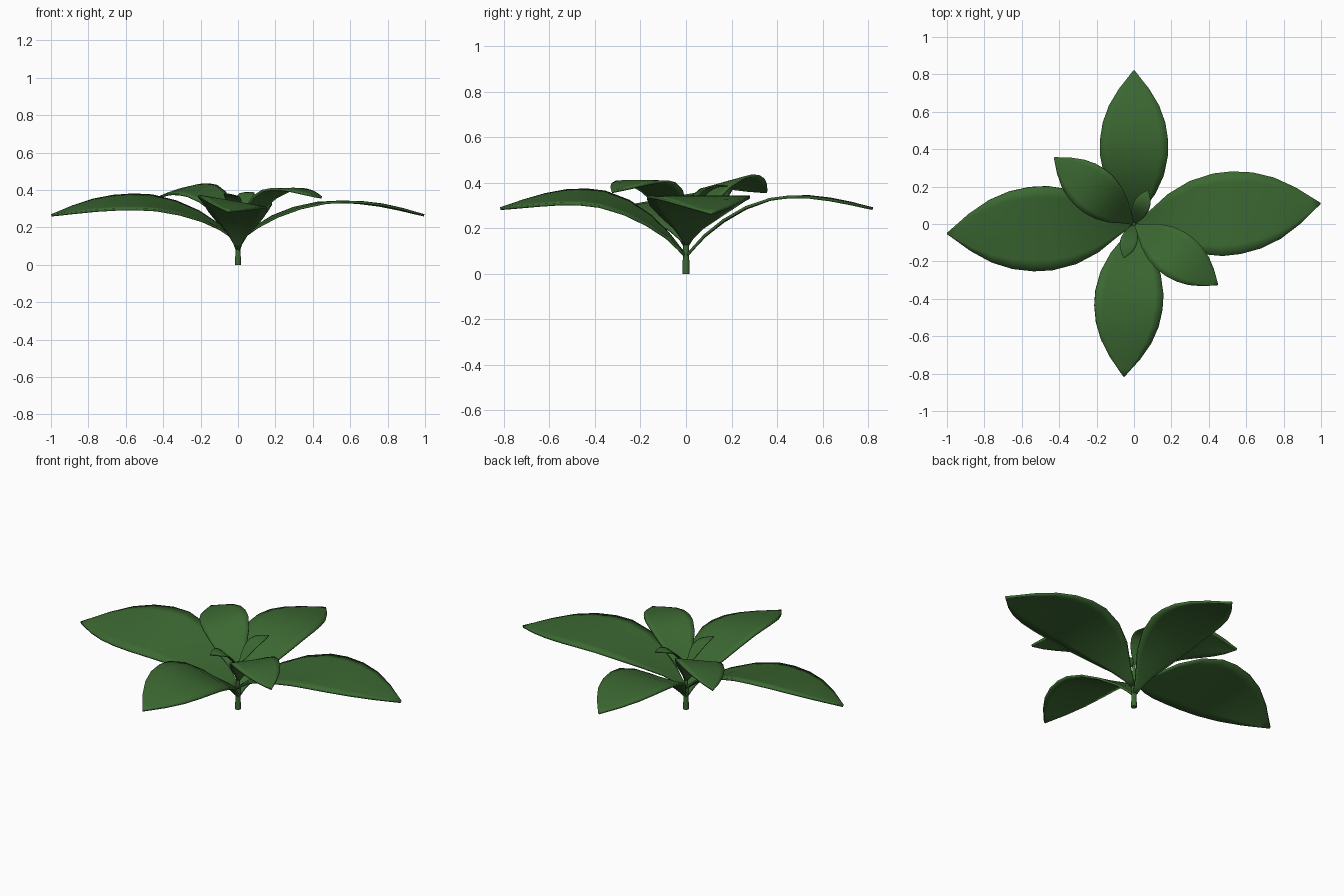
import bpy, bmesh, math
from mathutils import Vector

if "Cube" in bpy.data.objects:
    bpy.data.objects.remove(bpy.data.objects["Cube"])

green = bpy.data.materials.new("leaf_green")
green.diffuse_color = (0.045, 0.14, 0.032, 1)
green.use_nodes = True
green.node_tree.nodes["Principled BSDF"].inputs["Base Color"].default_value = green.diffuse_color

# relative half width along the blade (fraction of length, fraction of max width)
WIDTH = [(0, .05), (.04, .12), (.1, .3), (.2, .63), (.32, .88), (.45, 1), (.55, 1),
         (.66, .92), (.77, .74), (.88, .44), (.95, .19), (1, .015)]
ACROSS = [-1, -.75, -.4, 0, .4, .75, 1]


def sample(pts, t):
    # smooth interpolation through the midrib points
    n = len(pts)
    for i in range(n - 1):
        if t <= pts[i + 1][0] or i == n - 2:
            a, b = pts[i], pts[i + 1]
            p, q = pts[max(i - 1, 0)], pts[min(i + 2, n - 1)]
            h = b[0] - a[0]
            u = (t - a[0]) / h
            m0 = (b[1] - p[1]) / (b[0] - p[0]) * h
            m1 = (q[1] - a[1]) / (q[0] - a[0]) * h
            return ((2*u**3 - 3*u*u + 1) * a[1] + (u**3 - 2*u*u + u) * m0
                    + (3*u*u - 2*u**3) * b[1] + (u**3 - u*u) * m1)


def leaf(name, tip, half_width, rib, roll=0, thick=.012, cup=.012):
    # rib: (fraction of length, height); positive roll lowers the left edge
    length = math.hypot(*tip)
    out = Vector((tip[0], tip[1], 0)) / length
    side = Vector((-out.y, out.x, 0))
    slope = math.tan(math.radians(roll))
    bm = bmesh.new()
    rows = []
    for t, w in WIDTH:
        row = []
        for s in ACROSS:
            off = s * w * half_width
            p = out * (t * length) + side * off
            p.z = sample(rib, t) - slope * off + cup * s * s * w * (1 - 2 * t)
            row.append(bm.verts.new(p))
        rows.append(row)
    for a, b in zip(rows, rows[1:]):
        for i in range(len(ACROSS) - 1):
            bm.faces.new((a[i], b[i], b[i + 1], a[i + 1]))
    me = bpy.data.meshes.new(name)
    bm.to_mesh(me)
    bm.free()
    me.shade_smooth()
    me.materials.append(green)
    ob = bpy.data.objects.new(name, me)
    bpy.context.collection.objects.link(ob)
    mod = ob.modifiers.new("thickness", 'SOLIDIFY')
    mod.thickness = thick
    mod.offset = 0


# large outer leaves
long_rib = [(0, .125), (.1, .2), (.2, .255), (.4, .322), (.6, .338), (.8, .318), (1, .265)]
leaf("outer_leaf_right", (.995, .11), .222, long_rib)
leaf("outer_leaf_left", (-.998, -.05), .225, long_rib, 10)

short_rib = [(0, .075), (.1, .165), (.22, .24), (.4, .315), (.6, .34), (.8, .325), (1, .286)]
leaf("outer_leaf_back", (0, .82), .182, short_rib)
leaf("outer_leaf_front", (-.055, -.815), .182, short_rib, 10)

# medium diagonal leaves
mid_rib = [(0, .17), (.15, .27), (.35, .37), (.55, .405), (.75, .4), (1, .36)]
leaf("inner_leaf_front", (.447, -.325), .125, mid_rib)
leaf("inner_leaf_back", (-.425, .355), .125, mid_rib, 12)

# small central leaves
bud_rib = [(0, .25), (.2, .305), (.45, .36), (.7, .385), (1, .385)]
leaf("bud_leaf_back", (.075, .182), .045, bud_rib, 0, .006, .006)
leaf("bud_leaf_front", (-.055, -.182), .045, [(t, z - .01) for t, z in bud_rib], 10, .006, .006)

# stem
bpy.ops.mesh.primitive_cone_add(vertices=12, radius1=.016, radius2=.008, depth=.28,
                                location=(0, 0, .14))
stem = bpy.context.object
stem.name = "stem"
stem.data.materials.append(green)
bpy.ops.object.shade_smooth_by_angle()
